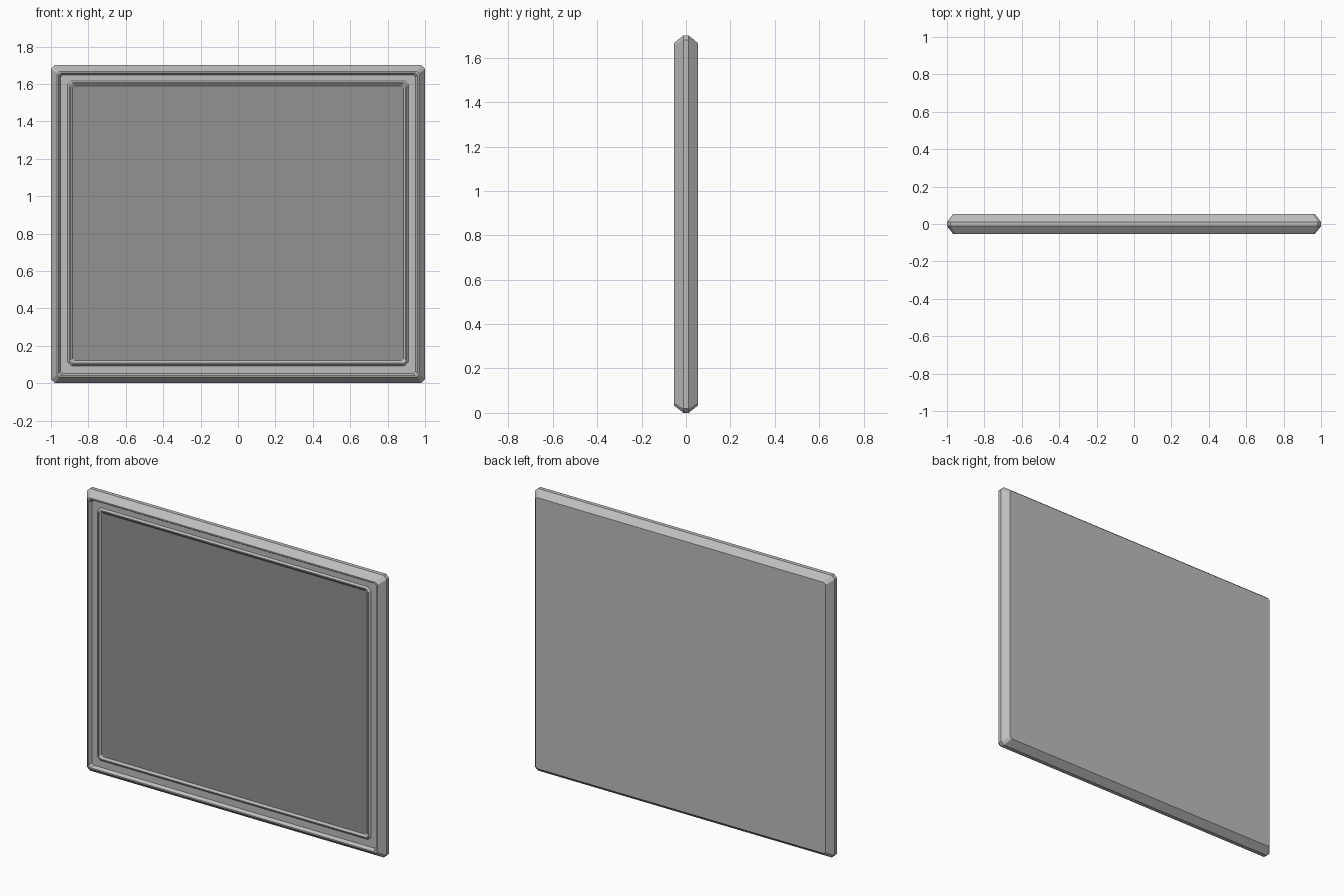
import bpy, bmesh

if "Cube" in bpy.data.objects:
    bpy.data.objects.remove(bpy.data.objects["Cube"])

def material(name, v):
    m = bpy.data.materials.new(name)
    m.diffuse_color = (v, v, v, 1)
    m.use_nodes = True
    m.node_tree.nodes["Principled BSDF"].inputs["Base Color"].default_value = m.diffuse_color
    return m

frame_grey = material("frame grey", 0.51)
panel_grey = material("panel grey", 0.29)

def ring(bm, x, z0, z1, y, c):
    # rectangle with chamfered corners
    pts = [(-x + c, z0), (x - c, z0), (x, z0 + c), (x, z1 - c),
           (x - c, z1), (-x + c, z1), (-x, z1 - c), (-x, z0 + c)]
    return [bm.verts.new((px, y, pz)) for px, pz in pts]

def loft(name, rings, mats, cap_start=False, cap_end=False):
    bm = bmesh.new()
    loops = [ring(bm, *r) for r in rings]
    for a, b in zip(loops, loops[1:]):
        for i in range(8):
            j = (i + 1) % 8
            bm.faces.new((a[i], a[j], b[j], b[i]))
    if cap_start:
        bm.faces.new(loops[0])
    if cap_end:
        bm.faces.new(loops[-1]).material_index = len(mats) - 1
    bmesh.ops.recalc_face_normals(bm, faces=bm.faces)
    me = bpy.data.meshes.new(name)
    bm.to_mesh(me)
    bm.free()
    for m in mats:
        me.materials.append(m)
    ob = bpy.data.objects.new(name, me)
    bpy.context.collection.objects.link(ob)
    return ob

# outer frame: flat back, bevelled edge, front lip and recessed band
profile = [(0.033, 0.053, 0.012), (0.0, 0.012, 0.02), (0.0, -0.012, 0.02),
           (0.033, -0.053, 0.012), (0.041, -0.053, 0.012), (0.052, -0.035, 0.012)]
rings = [(1 - d, d, 1.7 - d, y, c) for d, y, c in profile]
loft("outer_frame", rings, [frame_grey], True, True)

# raised inner moulding around the panel, with the panel as its floor
inner = [(0.0, -0.034, 0.02), (0.01, -0.045, 0.018),
         (0.016, -0.045, 0.014), (0.028, -0.036, 0.01)]
rings = [(0.912 - d, 0.092 + d, 1.617 - d, y, c) for d, y, c in inner]
loft("inner_moulding_and_panel", rings, [frame_grey, panel_grey], False, True)
